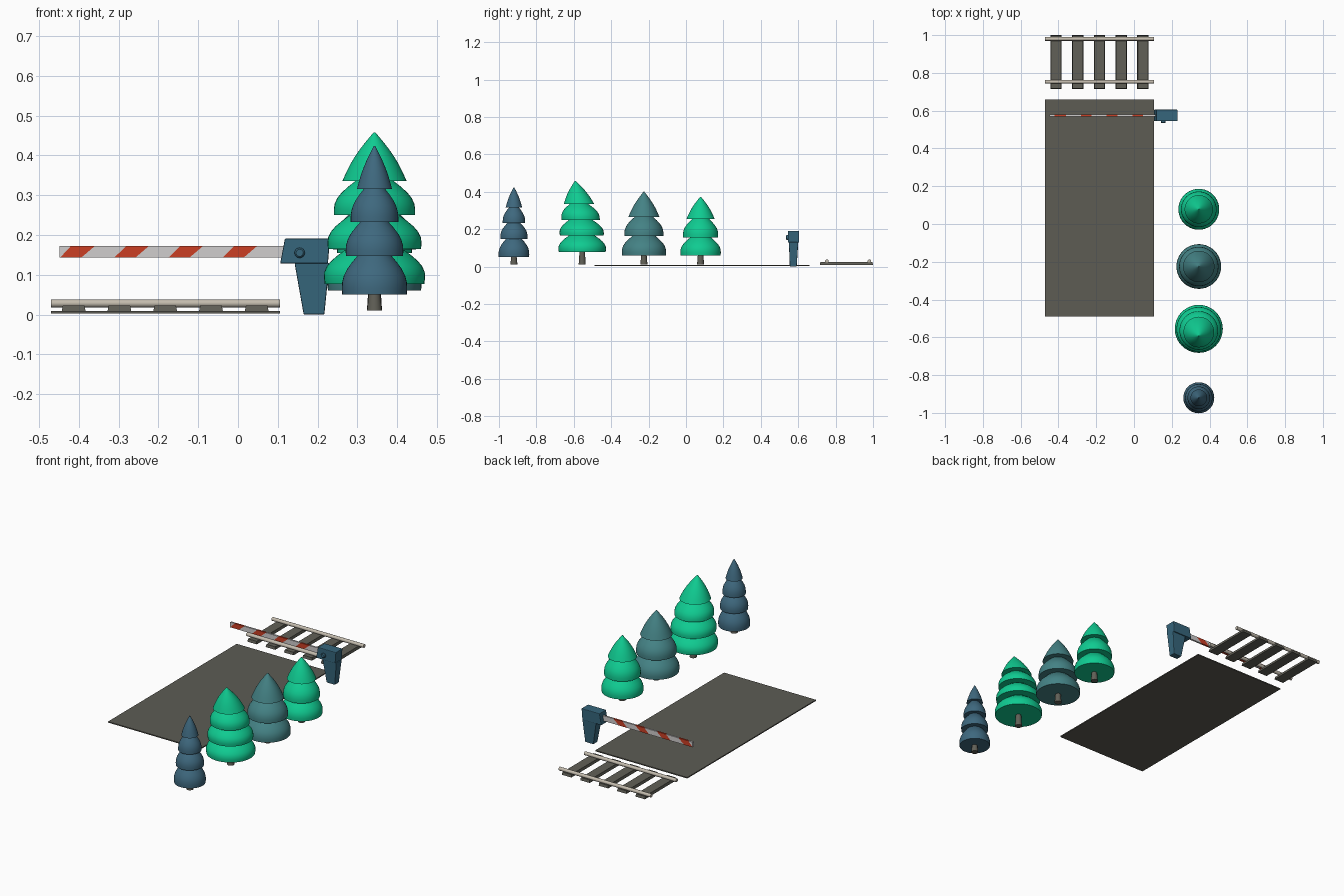
import bpy, bmesh, math

cube = bpy.data.objects.get("Cube")
if cube:
    bpy.data.objects.remove(cube, do_unlink=True)


def material(name, rgb):
    lin = [((c / 255 + 0.055) / 1.055) ** 2.4 for c in rgb] + [1]
    m = bpy.data.materials.new(name)
    m.use_nodes = True
    m.diffuse_color = lin
    m.node_tree.nodes["Principled BSDF"].inputs["Base Color"].default_value = lin
    return m


green = material("bright green", (15, 203, 145))
teal = material("teal", (68, 130, 133))
slate = material("slate blue", (62, 104, 126))
post_blue = material("post blue", (54, 102, 124))
asphalt = material("asphalt", (93, 92, 84))
wood = material("weathered wood", (97, 96, 87))
steel = material("pale steel", (196, 188, 174))
white = material("off white", (208, 205, 205))
red = material("warning red", (203, 62, 36))


def finish(name, bm, mats, smooth=False):
    bmesh.ops.recalc_face_normals(bm, faces=bm.faces)
    me = bpy.data.meshes.new(name)
    bm.to_mesh(me)
    bm.free()
    for m in mats:
        me.materials.append(m)
    ob = bpy.data.objects.new(name, me)
    bpy.context.collection.objects.link(ob)
    if smooth:
        bpy.ops.object.select_all(action='DESELECT')
        ob.select_set(True)
        bpy.context.view_layer.objects.active = ob
        bpy.ops.object.shade_smooth_by_angle(angle=math.radians(40))
    return ob


def loft(bm, rings):
    """Skin a list of equal vertex rings and cap both ends."""
    vs = [[bm.verts.new(p) for p in ring] for ring in rings]
    n = len(vs[0])
    bands = []
    for a, b in zip(vs, vs[1:]):
        bands.append([bm.faces.new((a[i], a[(i + 1) % n], b[(i + 1) % n], b[i]))
                      for i in range(n)])
    bm.faces.new(vs[0][::-1])
    bm.faces.new(vs[-1])
    return bands


def box_ring(x0, x1, y0, y1, z):
    return [(x0, y0, z), (x1, y0, z), (x1, y1, z), (x0, y1, z)]


def block(name, bottom, top, mat, bevel=0):
    """Box or tapered box between two horizontal rectangles."""
    bm = bmesh.new()
    loft(bm, [box_ring(*bottom), box_ring(*top)])
    ob = finish(name, bm, [mat])
    if bevel:
        mod = ob.modifiers.new("soft edges", 'BEVEL')
        mod.width, mod.segments = bevel, 2
    return ob


def circle(r, y, z, n):
    return [(TREE_X + r * math.cos(i * math.tau / n), y + r * math.sin(i * math.tau / n), z)
            for i in range(n)]


# Road
block("road", (-0.47, 0.105, -0.49, 0.66, 0.003), (-0.47, 0.105, -0.49, 0.66, 0.009), asphalt)

# Railway sleepers and rails
for k in range(5):
    x = -0.413 + 0.115 * k
    block(f"sleeper_{k + 1}", (x - 0.03, x + 0.03, 0.715, 1.0, 0.008),
          (x - 0.027, x + 0.027, 0.718, 0.997, 0.023), wood)
for name, y in (("front_rail", 0.753), ("back_rail", 0.98)):
    bm = bmesh.new()
    section = [(y + 0.01 * math.cos(i * math.tau / 12), 0.028 + 0.01 * math.sin(i * math.tau / 12))
               for i in range(12)]
    loft(bm, [[(x, a, b) for a, b in section] for x in (-0.47, 0.105)])
    finish(name, bm, [steel], True)

# Barrier post, head and pivot bolt
block("barrier_post", (0.165, 0.217, 0.555, 0.592, 0), (0.142, 0.23, 0.55, 0.6, 0.13), post_blue, 0.003)
block("barrier_head", (0.106, 0.226, 0.545, 0.605, 0.128), (0.118, 0.231, 0.545, 0.605, 0.191),
      post_blue, 0.003)
bm = bmesh.new()
loft(bm, [[(0.155 + 0.013 * s * math.cos(i * math.tau / 16), y, 0.155 + 0.013 * s * math.sin(i * math.tau / 16))
           for i in range(16)] for y, s in ((0.55, 1), (0.538, 1), (0.534, 0.7))])
finish("pivot_bolt", bm, [post_blue], True)

# Barrier arm: slanted cuts make alternate red and white bands
slant, stripe, pitch = 0.03, 0.065, 0.136
cuts = [(-0.448, -0.448)]
for k in range(4):
    start = -0.447 + pitch * k
    if k:
        cuts.append((start, start + slant))
    else:
        cuts.append((start, start + slant * 0.9))
    cuts.append((start + stripe - 0.012, start + stripe + slant - 0.008))
cuts.append((0.13, 0.13))
bm = bmesh.new()
bands = loft(bm, [[(lo, 0.57, 0.143), (lo, 0.58, 0.143), (hi, 0.58, 0.172), (hi, 0.57, 0.172)]
                  for lo, hi in cuts])
for i, band in enumerate(bands):
    for f in band:
        f.material_index = i % 2
finish("barrier_arm", bm, [white, red])

# Trees: trunk plus one lathed, tiered crown
TREE_X = 0.343


def tree(name, y, tiers, apex, mat, lean=0):
    trunk = bmesh.new()
    loft(trunk, [circle(0.019, y, 0.01, 16), circle(0.014, y, tiers[0][1] + 0.01, 16)])
    finish(name + "_trunk", trunk, [wood], True)
    profile = []
    for i, (r, z) in enumerate(tiers):
        last = i == len(tiers) - 1
        top_z = apex if last else tiers[i + 1][1]
        top_r = 0.002 if last else tiers[i + 1][0] * 0.6
        bulge = 0.1 if last else 0.18
        for s in range(7):
            t = s / 6
            swell = bulge * r * math.sin(math.pi * t)
            profile.append((r + (top_r - r) * t + swell, z + (top_z - z) * t))
    base = tiers[0][1]
    crown = bmesh.new()
    loft(crown, [circle(r, y + lean * ((z - base) / (apex - base)) ** 2, z, 40) for r, z in profile])
    finish(name + "_crown", crown, [mat], True)


tree("first_green_tree", 0.078, [(0.107, 0.06), (0.094, 0.155), (0.075, 0.255)], 0.373, green)
tree("teal_tree", -0.225, [(0.117, 0.06), (0.104, 0.163), (0.083, 0.265)], 0.4, teal)
tree("second_green_tree", -0.555, [(0.125, 0.077), (0.117, 0.165), (0.102, 0.25), (0.081, 0.335)],
     0.458, green, -0.037)
tree("slate_tree", -0.92, [(0.081, 0.05), (0.072, 0.147), (0.06, 0.232), (0.044, 0.316)], 0.423, slate)
